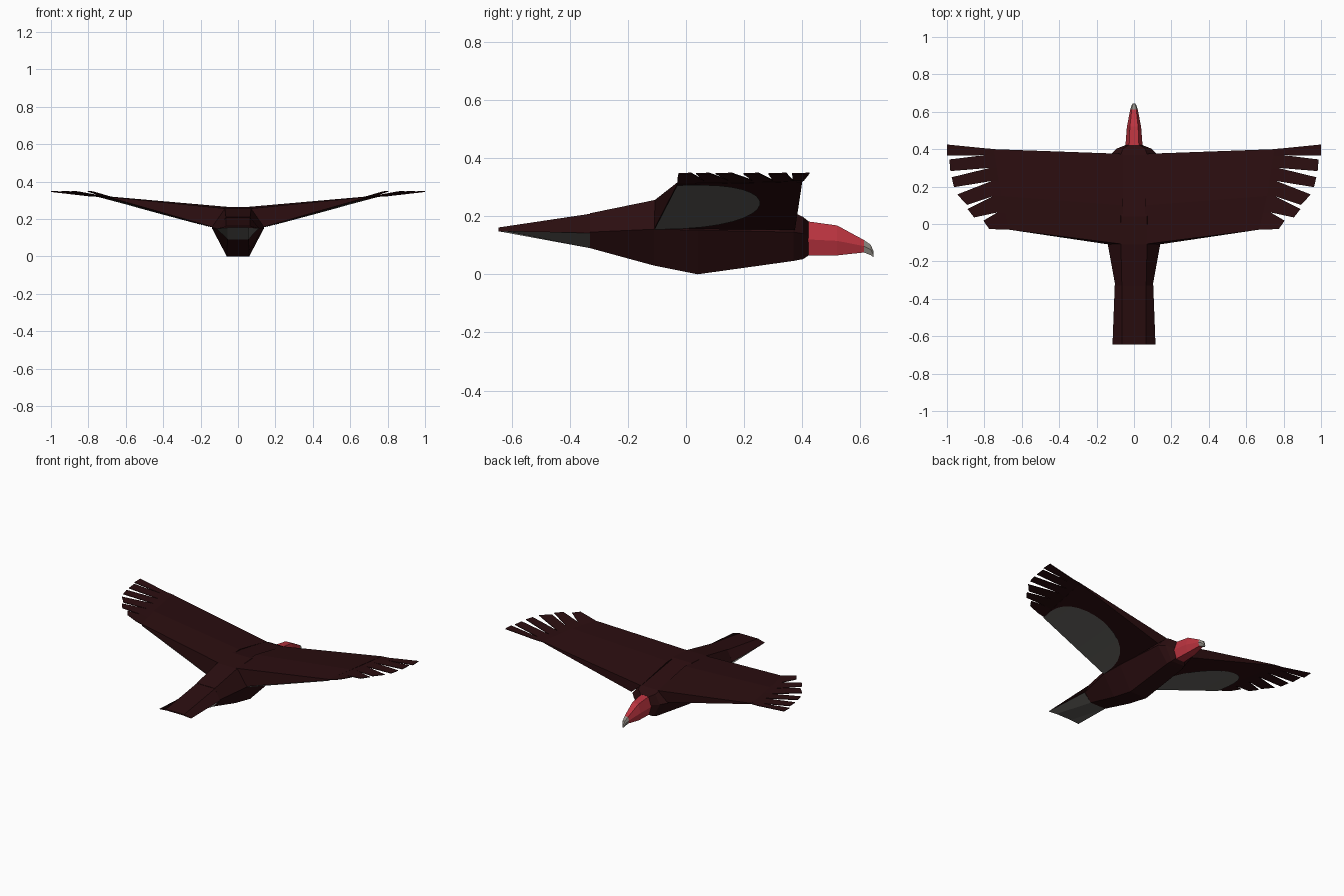
import bpy, bmesh, math
from mathutils import Vector

if "Cube" in bpy.data.objects:
    bpy.data.objects.remove(bpy.data.objects["Cube"])


def material(name, rgb):
    m = bpy.data.materials.new(name)
    m.diffuse_color = (*rgb, 1)
    m.use_nodes = True
    m.node_tree.nodes["Principled BSDF"].inputs["Base Color"].default_value = m.diffuse_color
    return m


BROWN = material("dark_brown", (0.024, 0.0042, 0.005))
GREY = material("feather_grey", (0.13, 0.125, 0.115))
RED = material("skin_red", (0.50, 0.034, 0.050))
HORN = material("beak_grey", (0.28, 0.26, 0.23))


def finish(name, bm, mats, mirror=False, fix=True):
    if fix:
        bmesh.ops.recalc_face_normals(bm, faces=bm.faces)
    me = bpy.data.meshes.new(name)
    bm.to_mesh(me)
    bm.free()
    ob = bpy.data.objects.new(name, me)
    bpy.context.collection.objects.link(ob)
    for m in mats:
        me.materials.append(m)
    if mirror:
        ob.modifiers.new("mirror", 'MIRROR').use_mirror_merge = False
    return ob


def bridge(bm, rings):
    """Skin a list of equal-length point rings and cap both ends."""
    vs = [[bm.verts.new(p) for p in r] for r in rings]
    n = len(vs[0])
    for a, b in zip(vs, vs[1:]):
        for i in range(n):
            j = (i + 1) % n
            bm.faces.new((a[i], a[j], b[j], b[i]))
    bm.faces.new(vs[0])
    bm.faces.new(vs[-1])


def hull(name, sections, mats):
    """Six-sided loft: y, bottom half-width, z, middle half-width, z, top half-width, z."""
    bm = bmesh.new()
    bridge(bm, [[(-b, y, zb), (b, y, zb), (m, y, zm), (t, y, zt), (-t, y, zt), (-m, y, zm)]
                for y, b, zb, m, zm, t, zt in sections])
    return finish(name, bm, mats)


# Body
hull("body", [(-0.33, .055, .090, .100, .145, .065, .210),
              (-0.11, .060, .030, .140, .155, .070, .255),
              (0.04, .060, .000, .140, .152, .070, .265),
              (0.37, .055, .046, .125, .145, .070, .212),
              (0.402, .048, .052, .095, .140, .060, .198),
              (0.422, .035, .065, .045, .130, .030, .182)], [BROWN])

# Tail, with pale underside
tail = hull("tail", [(-0.645, .055, .153, .115, .148, .065, .161),
                     (-0.33, .055, .090, .103, .142, .065, .208)], [BROWN, GREY])
for p in tail.data.polygons:
    p.material_index = int(p.normal.z < -0.15)

# Bare head and hooked beak
hull("head", [(0.418, .030, .065, .046, .120, .026, .182),
              (0.52, .026, .065, .038, .115, .022, .168),
              (0.612, .012, .075, .020, .097, .012, .118)], [RED])
hull("beak", [(0.612, .012, .075, .020, .097, .012, .118),
              (0.635, .008, .066, .013, .085, .008, .102),
              (0.645, .004, .059, .006, .068, .004, .080)], [HORN])

# Wing: thick at the root, thin at the feather line
ROOT_T, ROOT_L = Vector((.13, -.11, .155)), Vector((.13, .375, .153))
TIP_T, TIP_L = Vector((.67, -.03, .310)), Vector((.75, .40, .318))
bm = bmesh.new()
bridge(bm, [[ROOT_T, (.06, -.108, .255), (.06, .10, .265), (.06, .375, .212), ROOT_L],
            [TIP_T, (.67, -.03, .316), (.71, .15, .322), (.75, .40, .323), TIP_L]])
finish("wing", bm, [BROWN], mirror=True)

# Pale patch under the wing
def under(u, v):
    p = ROOT_T.lerp(TIP_T, u).lerp(ROOT_L.lerp(TIP_L, u), v)
    return p - Vector((0, 0, .004))


bm = bmesh.new()
steps = 16
pairs = []
for i in range(steps + 1):
    t = math.pi * i / steps
    u = 0.51 - 0.49 * math.cos(t)
    v = 0.70 * max(math.sin(t), 0) ** 0.8 + 0.005
    u = u + 0.04 * math.sin(t)
    pairs.append((bm.verts.new(under(u, 0)), bm.verts.new(under(u, v))))
for (a, b), (c, d) in zip(pairs, pairs[1:]):
    bm.faces.new((a, b, d, c))
bm.normal_update()
for f in bm.faces:
    if f.normal.z > 0:
        f.normal_flip()
finish("wing_patch", bm, [GREY], mirror=True, fix=False)

# Finger feathers: notches between them, and the two corners of each tip
NOTCH = [(.80, .405), (.80, .368), (.77, .300), (.76, .230), (.75, .150), (.73, .062), (.71, -.03)]
TIPS = [((1.0, .425), (1.0, .365)), ((.987, .345), (.982, .283)),
        ((.975, .250), (.962, .197)), ((.945, .158), (.893, .102)),
        ((.89, .080), (.855, .035)), ((.805, .018), (.775, -.026))]
bm = bmesh.new()
for k, (front, rear) in enumerate(TIPS):
    base = []
    for j in (k, k + 1):
        s = (.405 - NOTCH[j][1]) / .435
        base.append(TIP_L.lerp(TIP_T, s) + Vector((-.01, 0, .002)))
    outline = [base[0], Vector((*NOTCH[k], .323)), Vector((*front, .348)),
               Vector((*rear, .346)), Vector((*NOTCH[k + 1], .323)), base[1]]
    lift = Vector((0, 0, .003))
    bridge(bm, [[p - lift * 0.6 for p in outline], [p + lift * 0.6 for p in outline]])
finish("finger_feathers", bm, [BROWN], mirror=True)
